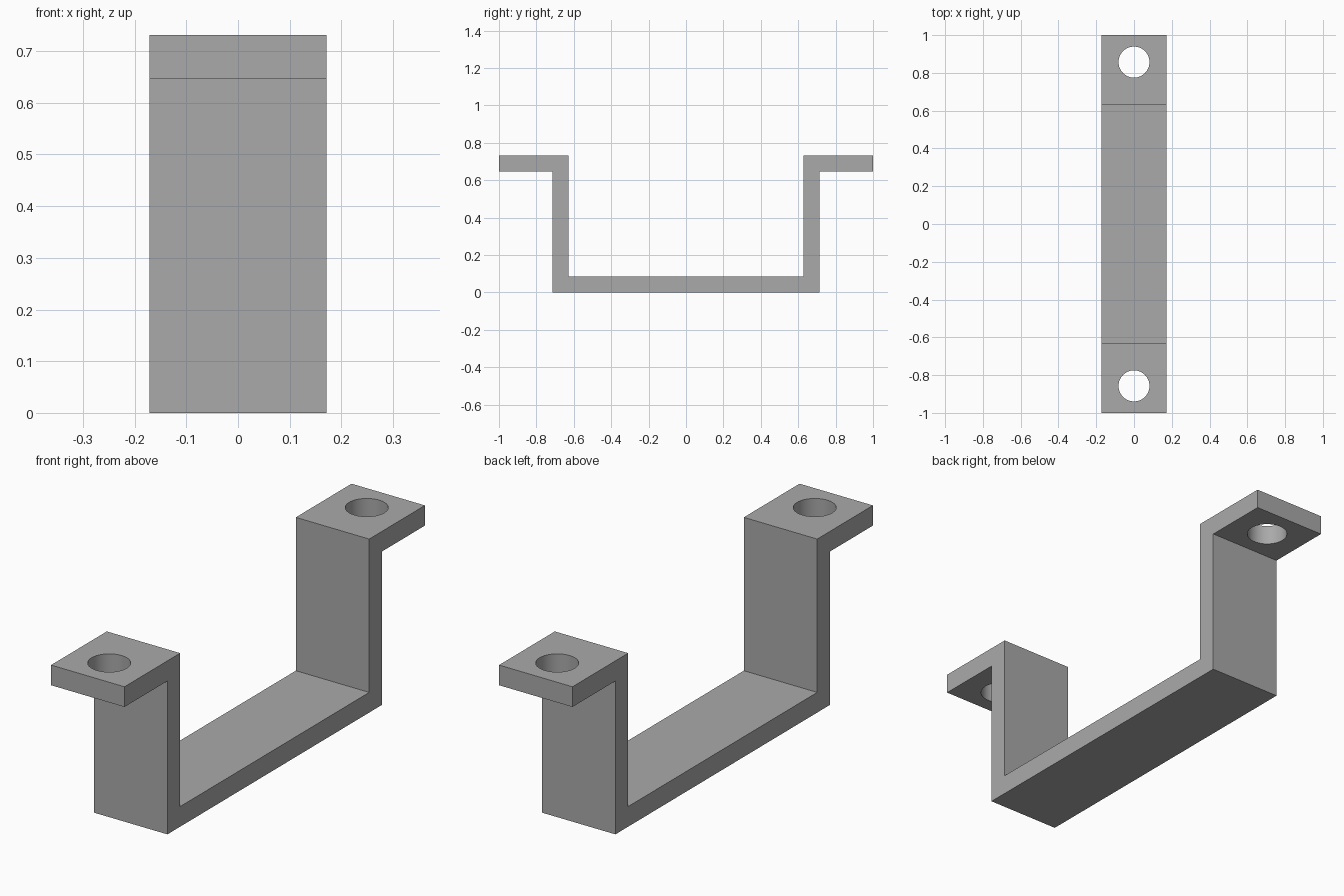
import bpy
import bmesh
import math

cube = bpy.data.objects.get("Cube")
if cube:
    bpy.data.objects.remove(cube, do_unlink=True)

HALF_WIDTH = 0.171
HEIGHT = 0.731
SHEET = 0.085
WALL_OUT = 0.714
WALL_IN = WALL_OUT - SHEET
HOLE_Y = (1 + WALL_OUT) / 2
HOLE_RADIUS = 0.082

grey = bpy.data.materials.new("plain grey")
grey.use_nodes = True
colour = (0.4, 0.4, 0.4, 1)
grey.diffuse_color = colour
grey.node_tree.nodes["Principled BSDF"].inputs["Base Color"].default_value = colour

# Bracket: half profile in y and z, mirrored, then extruded across the width
half = [(WALL_OUT, 0), (WALL_OUT, HEIGHT - SHEET), (1, HEIGHT - SHEET),
        (1, HEIGHT), (WALL_IN, HEIGHT), (WALL_IN, SHEET)]
profile = half + [(-y, z) for y, z in reversed(half)]

bm = bmesh.new()
face = bm.faces.new([bm.verts.new((-HALF_WIDTH, y, z)) for y, z in profile])
side = bmesh.ops.extrude_face_region(bm, geom=[face])
moved = [v for v in side["geom"] if isinstance(v, bmesh.types.BMVert)]
bmesh.ops.translate(bm, verts=moved, vec=(2 * HALF_WIDTH, 0, 0))
bmesh.ops.recalc_face_normals(bm, faces=bm.faces)
mesh = bpy.data.meshes.new("mounting_bracket")
bm.to_mesh(mesh)
bm.free()
mesh.materials.append(grey)
bracket = bpy.data.objects.new("mounting_bracket", mesh)
bpy.context.collection.objects.link(bracket)

# Round screw hole through each flange
for name, sign in (("front", -1), ("back", 1)):
    bpy.ops.mesh.primitive_cylinder_add(
        vertices=64, radius=HOLE_RADIUS, depth=4 * SHEET,
        location=(0, sign * HOLE_Y, HEIGHT - SHEET / 2))
    cutter = bpy.context.object
    cutter.name = name + "_hole_cutter"
    cutter.hide_render = True
    cutter.data.materials.append(grey)
    cut = bracket.modifiers.new(name + "_hole", "BOOLEAN")
    cut.operation = "DIFFERENCE"
    cut.solver = "EXACT"
    cut.object = cutter
    bpy.ops.object.select_all(action="DESELECT")
    bracket.select_set(True)
    bpy.context.view_layer.objects.active = bracket
    bpy.ops.object.modifier_apply(modifier=cut.name)
    bpy.data.objects.remove(cutter, do_unlink=True)

bpy.ops.object.shade_smooth_by_angle(angle=math.radians(30))
